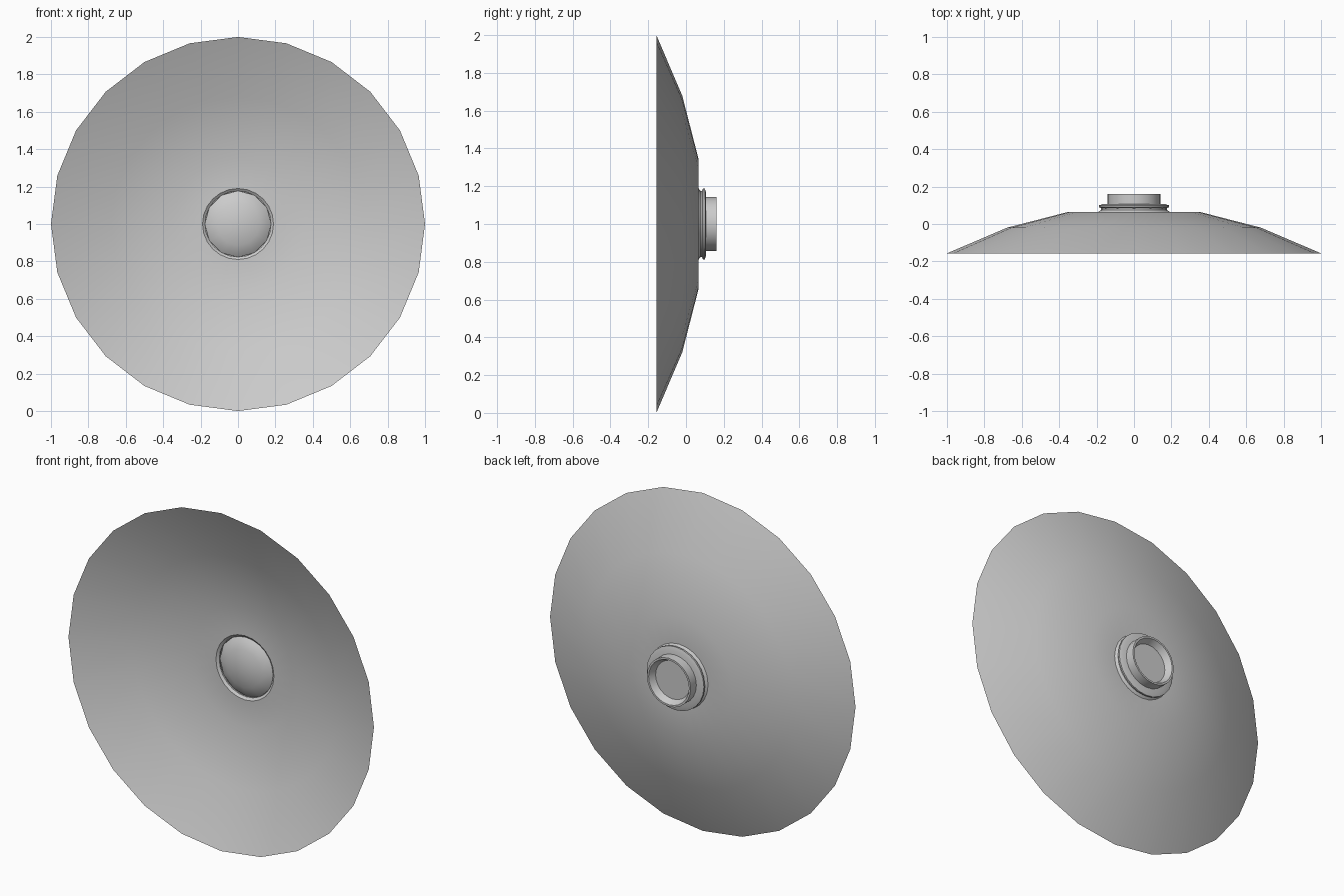
import bpy, bmesh, math

old = bpy.data.objects.get("Cube")
if old:
    bpy.data.objects.remove(old, do_unlink=True)

grey = bpy.data.materials.new("light_grey")
grey.use_nodes = True
colour = (0.6, 0.6, 0.6, 1)
grey.diffuse_color = colour
grey.node_tree.nodes["Principled BSDF"].inputs["Base Color"].default_value = colour


def lathe(name, profile, sides, angle, start=0.0):
    """Turn a (radius, y) profile around the horizontal axis at z = 1."""
    bm = bmesh.new()
    rings = []
    for r, y in profile:
        if r == 0:
            rings.append([bm.verts.new((0, y, 1))] * sides)
            continue
        ring = []
        for i in range(sides):
            a = start + math.tau * i / sides
            ring.append(bm.verts.new((r * math.cos(a), y, 1 + r * math.sin(a))))
        rings.append(ring)
    for inner, outer in zip(rings, rings[1:]):
        for i in range(sides):
            j = (i + 1) % sides
            corners = dict.fromkeys((inner[i], inner[j], outer[j], outer[i]))
            bm.faces.new(list(corners))
    bmesh.ops.recalc_face_normals(bm, faces=bm.faces)
    mesh = bpy.data.meshes.new(name)
    bm.to_mesh(mesh)
    bm.free()
    mesh.materials.append(grey)
    obj = bpy.data.objects.new(name, mesh)
    bpy.context.collection.objects.link(obj)
    bpy.ops.object.select_all(action="DESELECT")
    obj.select_set(True)
    bpy.context.view_layer.objects.active = obj
    bpy.ops.object.shade_smooth_by_angle(angle=math.radians(angle))
    return obj


# Shallow open dish with a round hole in the middle
lathe("dish", [(0.19, 0.065), (0.35, 0.065), (0.68, -0.02), (1, -0.157)], 24, 40)

# Stepped collar behind the hole
lathe("collar", [(0.19, 0.065), (0.176, 0.076), (0.176, 0.085), (0.187, 0.09),
                 (0.187, 0.1), (0.168, 0.106), (0.12, 0.108)], 24, 30)

# Hollow cap with a recessed end
lathe("cap", [(0.143, 0.1), (0.143, 0.161), (0.132, 0.161), (0.113, 0.123),
              (0, 0.123)], 24, 30)

# Domed lens set into the hole
lathe("lens", [(0, 0.035), (0.06, 0.04), (0.115, 0.052), (0.155, 0.068),
               (0.178, 0.085)], 12, 40)
